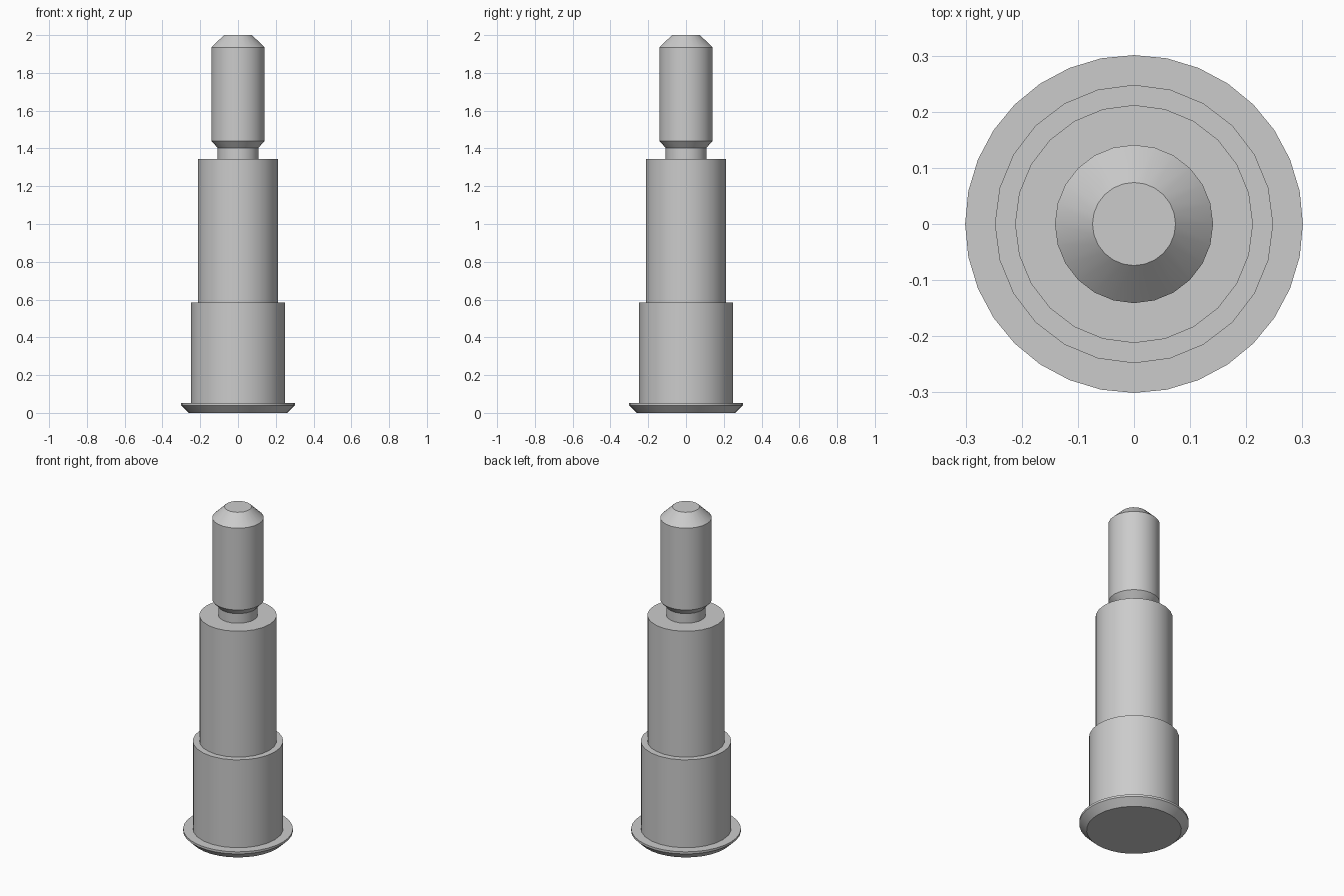
import bpy, bmesh, math

cube = bpy.data.objects.get("Cube")
if cube:
    bpy.data.objects.remove(cube, do_unlink=True)

# Single grey metal
metal = bpy.data.materials.new("grey_metal")
metal.use_nodes = True
grey = (0.6, 0.6, 0.6, 1.0)
metal.diffuse_color = grey
metal.node_tree.nodes["Principled BSDF"].inputs["Base Color"].default_value = grey


def lathe(name, profile, sides):
    """Stack rings of (radius, z) around z, capped at both ends."""
    bm = bmesh.new()
    rings = [[bm.verts.new((r * math.cos(2 * math.pi * i / sides),
                            r * math.sin(2 * math.pi * i / sides), z))
              for i in range(sides)] for r, z in profile]
    for low, high in zip(rings, rings[1:]):
        for i in range(sides):
            j = (i + 1) % sides
            bm.faces.new((low[i], low[j], high[j], high[i]))
    bm.faces.new(rings[0][::-1])
    bm.faces.new(rings[-1])
    mesh = bpy.data.meshes.new(name)
    bm.to_mesh(mesh)
    bm.free()
    mesh.materials.append(metal)
    obj = bpy.data.objects.new(name, mesh)
    bpy.context.collection.objects.link(obj)
    bpy.ops.object.select_all(action='DESELECT')
    obj.select_set(True)
    bpy.context.view_layer.objects.active = obj
    bpy.ops.object.shade_smooth_by_angle(angle=math.radians(28))
    return obj


# Chamfered foot flange
lathe("base_flange", [(0.26, 0.0), (0.301, 0.04), (0.301, 0.053)], 32)

# Stepped shank, undercut neck and chamfered tip, turned as one piece
lathe("stepped_shank", [
    (0.248, 0.053), (0.248, 0.584),   # lower collar
    (0.212, 0.584), (0.212, 1.345),   # middle shaft
    (0.108, 1.345), (0.108, 1.403),   # neck
    (0.141, 1.44), (0.141, 1.935),    # upper pin
    (0.074, 2.0),                     # chamfered tip
], 24)
